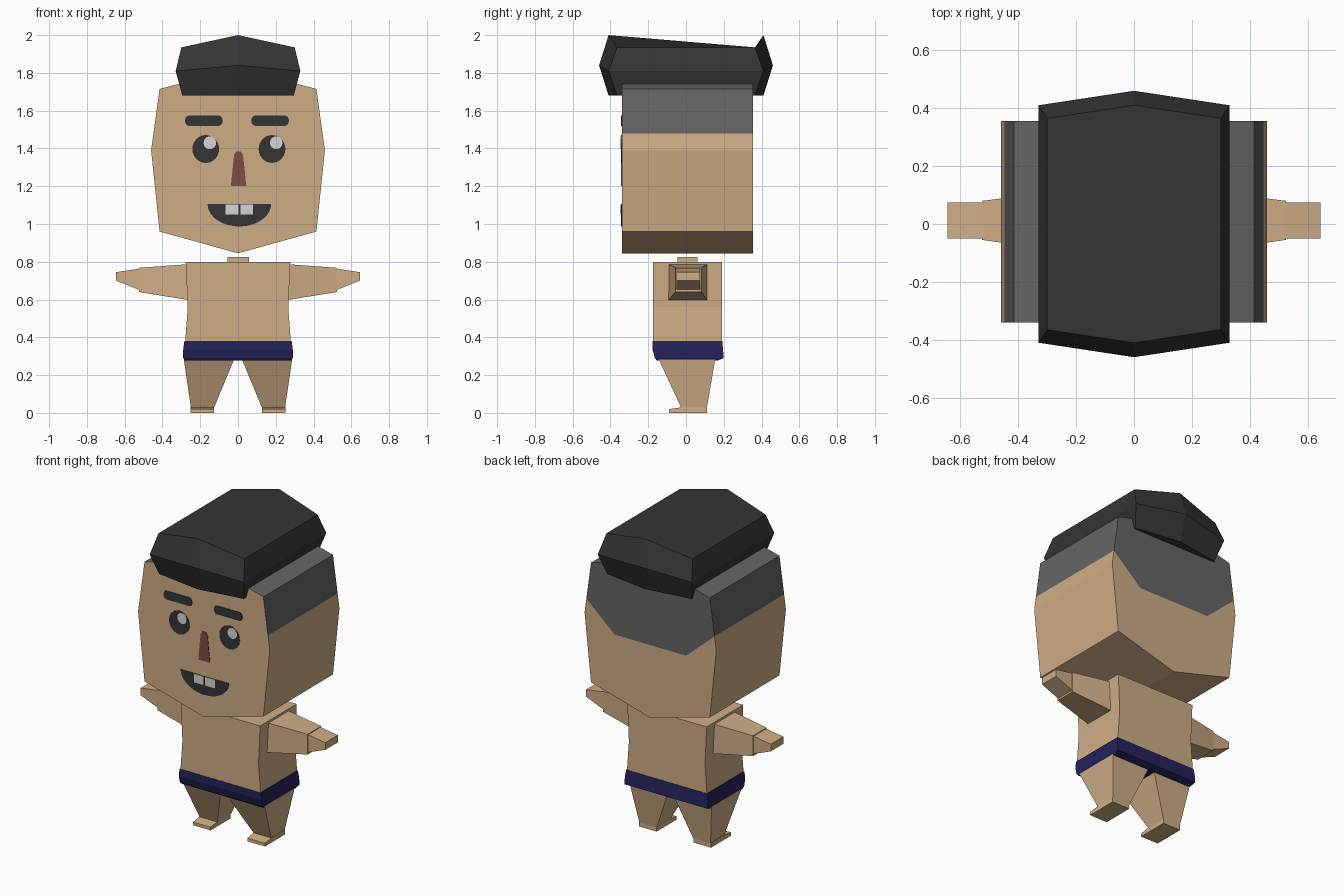
import bpy, bmesh, math

if "Cube" in bpy.data.objects:
    bpy.data.objects.remove(bpy.data.objects["Cube"])


def material(name, rgb):
    m = bpy.data.materials.new(name)
    m.diffuse_color = (*rgb, 1)
    m.use_nodes = True
    m.node_tree.nodes["Principled BSDF"].inputs["Base Color"].default_value = m.diffuse_color
    return m


SKIN = material("skin", (0.62, 0.42, 0.24))
DARK = material("dark_hair", (0.036, 0.036, 0.036))
SHAVED = material("shaved_hair", (0.13, 0.13, 0.13))
NAVY = material("navy_cloth", (0.017, 0.017, 0.107))
NOSE = material("nose_red", (0.21, 0.072, 0.058))
WHITE = material("white", (0.66, 0.66, 0.66))


def finish(name, bm, *mats):
    bmesh.ops.recalc_face_normals(bm, faces=bm.faces)
    me = bpy.data.meshes.new(name)
    bm.to_mesh(me)
    bm.free()
    for m in mats:
        me.materials.append(m)
    ob = bpy.data.objects.new(name, me)
    bpy.context.collection.objects.link(ob)
    return ob


def loft(name, rings, mat):
    """Skin a closed solid over rings that have equal point counts."""
    bm = bmesh.new()
    rows = [[bm.verts.new(p) for p in r] for r in rings]
    n = len(rows[0])
    for a, b in zip(rows, rows[1:]):
        for i in range(n):
            j = (i + 1) % n
            bm.faces.new((a[i], a[j], b[j], b[i]))
    bm.faces.new(rows[0])
    bm.faces.new(rows[-1])
    return finish(name, bm, mat)


def rect_z(z, x0, x1, y0, y1):
    return [(x0, y0, z), (x1, y0, z), (x1, y1, z), (x0, y1, z)]


def rect_x(x, y0, y1, z0, z1):
    return [(x, y0, z0), (x, y1, z0), (x, y1, z1), (x, y0, z1)]


# Head: side profile extruded in depth, shaved hair on upper sides and back
half = [(0.415, 0.96), (0.46, 1.39), (0.4475, 1.48), (0.415, 1.715)]
prof = [(0, 0.845)] + half + [(0, 1.825)] + [(-x, z) for x, z in reversed(half)]
bm = bmesh.new()
front = [bm.verts.new((x, -0.34, z)) for x, z in prof]
back = [bm.verts.new((x, 0.355, z)) for x, z in prof]
bm.faces.new(front)
for i in range(10):
    j = (i + 1) % 10
    f = bm.faces.new((front[i], front[j], back[j], back[i]))
    f.material_index = int(f.calc_center_median().z > 1.48)
dip = [bm.verts.new((x, 0.355, 1.305)) for x in (0.25, -0.25)]
bm.faces.new(back[3:8] + dip[::-1]).material_index = 1
bm.faces.new(back[7:] + back[:4] + dip)
finish("head", bm, SKIN, SHAVED)


# Hair block: three six-sided rings
def hair_ring(x, y_side, y_mid, z_side, z_mid):
    return [(-x, -y_side, z_side), (0, -y_mid, z_mid), (x, -y_side, z_side),
            (x, y_side, z_side), (0, y_mid, z_mid), (-x, y_side, z_side)]


loft("hair", [hair_ring(0.295, 0.365, 0.41, 1.68, 1.68),
              hair_ring(0.33, 0.41, 0.46, 1.81, 1.84),
              hair_ring(0.3, 0.365, 0.41, 1.935, 2.0)], DARK)


# Face details: thin plates on the front of the head
def plate(name, pts, mat, level=1):
    y = -0.34 - 0.003 * level
    loft(name, [[(x, y, z) for x, z in pts], [(x, y + 0.005, z) for x, z in pts]], mat)


def arc(cx, cz, rx, rz, a0=0, a1=360, n=24):
    return [(cx + rx * math.cos(math.radians(a0 + (a1 - a0) * i / n)),
             cz + rz * math.sin(math.radians(a0 + (a1 - a0) * i / n)))
            for i in range(n if a1 - a0 == 360 else n + 1)]


for side, cx in (("left", -0.171), ("right", 0.18)):
    plate(side + "_eye", arc(cx, 1.397, 0.071, 0.074), DARK)
    plate(side + "_eye_glint", arc(cx + 0.022, 1.43, 0.033, 0.034), WHITE, 2)
    bx = cx - 0.01
    plate(side + "_eyebrow", arc(bx + 0.08, 1.547, 0.02, 0.027, -90, 90, 6)
          + arc(bx - 0.08, 1.547, 0.02, 0.027, 90, 270, 6), DARK)
plate("nose", [(-0.038, 1.2), (0.044, 1.2), (0.027, 1.365), (0.015, 1.385),
               (-0.009, 1.385), (-0.021, 1.365)], NOSE)
plate("mouth", arc(0.007, 1.105, 0.168, 0.118, 180, 359.9, 20), DARK)
for name, x0, x1 in (("left_tooth", -0.065, 0.002), ("right_tooth", 0.012, 0.08)):
    plate(name, [(x0, 1.05), (x1, 1.05), (x1, 1.104), (x0, 1.104)], WHITE, 2)

# Neck and torso
loft("neck", [rect_z(z, -0.055, 0.057, -0.045, 0.06) for z in (0.79, 0.825)], SKIN)
loft("torso", [rect_z(z, -w, w, -0.175, 0.19)
               for z, w in ((0.37, 0.28), (0.56, 0.266), (0.8, 0.277))], SKIN)

# Shorts
loft("shorts", [rect_z(0.278, -0.284, 0.284, -0.155, 0.17),
                rect_z(0.29, -0.29, 0.29, -0.165, 0.2),
                rect_z(0.335, -0.29, 0.29, -0.177, 0.196),
                rect_z(0.38, -0.284, 0.284, -0.177, 0.192)], NAVY)

# Arms, hands, legs and feet, mirrored across x
for side, s in (("left", -1), ("right", 1)):
    loft(side + "_arm", [rect_x(s * 0.265, -0.092, 0.112, 0.598, 0.787),
                         rect_x(s * 0.525, -0.055, 0.08, 0.64, 0.768)], SKIN)
    loft(side + "_hand", [rect_x(s * 0.52, -0.05, 0.075, 0.65, 0.764),
                          rect_x(s * 0.645, -0.05, 0.075, 0.70, 0.745)], SKIN)
    loft(side + "_leg", [rect_z(0.02, s * 0.13, s * 0.248, -0.022, 0.109),
                         rect_z(0.285, s * 0.02, s * 0.287, -0.145, 0.155)], SKIN)
    foot = [(-0.09, 0), (0.11, 0), (0.11, 0.03), (-0.02, 0.03), (-0.09, 0.02)]
    loft(side + "_foot", [[(s * x, y, z) for y, z in foot] for x in (0.128, 0.252)], SKIN)
